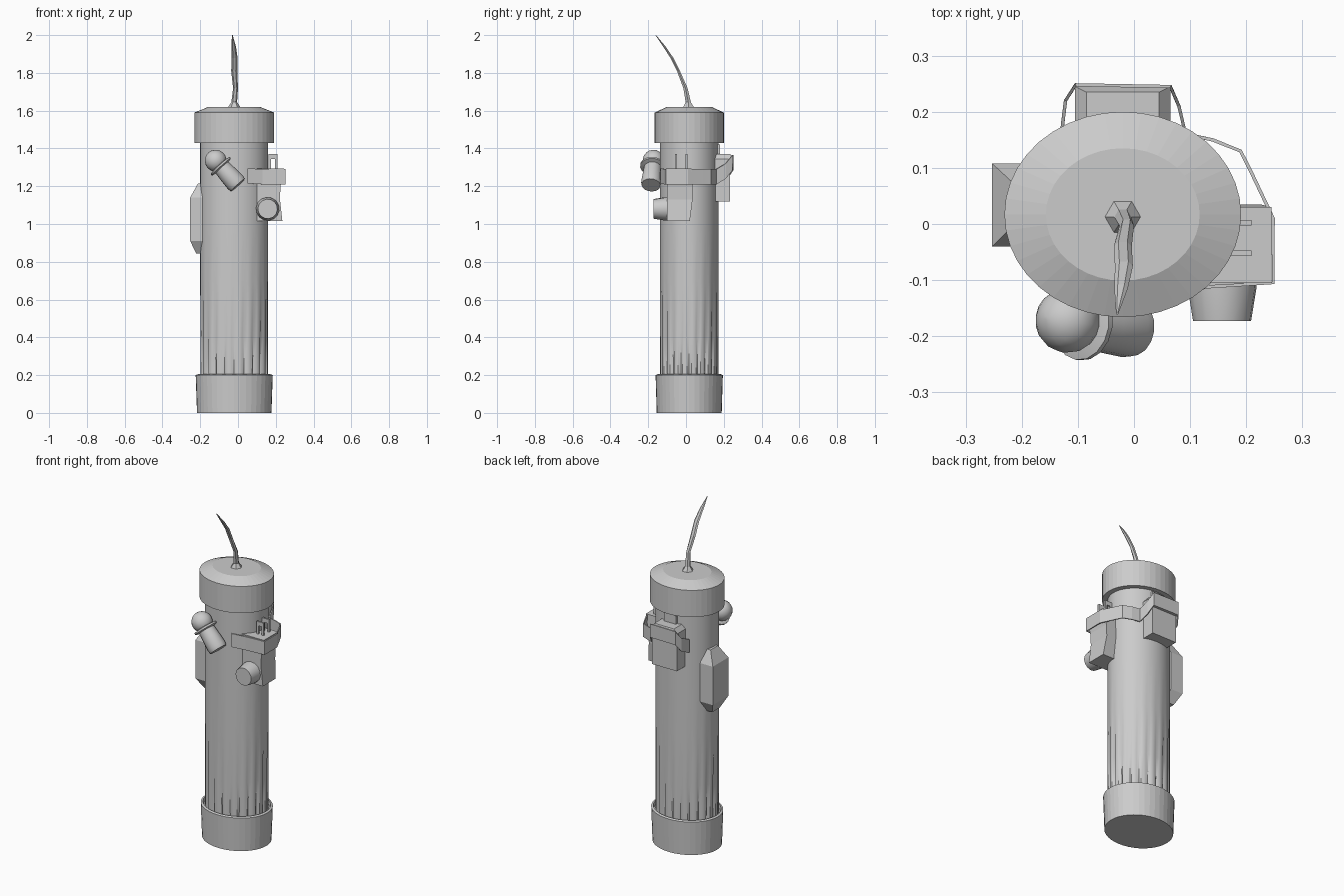
import bpy, bmesh, math
from mathutils import Vector

cube = bpy.data.objects.get("Cube")
if cube:
    bpy.data.objects.remove(cube, do_unlink=True)

grey = bpy.data.materials.new("plain grey")
grey.use_nodes = True
grey.diffuse_color = (0.6, 0.6, 0.6, 1)
grey.node_tree.nodes["Principled BSDF"].inputs["Base Color"].default_value = (0.6, 0.6, 0.6, 1)

CX, CY = -0.02, 0.017   # axis of the tube


def finish(name, bm, smooth=None):
    bmesh.ops.recalc_face_normals(bm, faces=bm.faces[:])
    me = bpy.data.meshes.new(name)
    bm.to_mesh(me)
    bm.free()
    ob = bpy.data.objects.new(name, me)
    bpy.context.collection.objects.link(ob)
    me.materials.append(grey)
    if smooth:
        bpy.ops.object.select_all(action='DESELECT')
        ob.select_set(True)
        bpy.context.view_layer.objects.active = ob
        bpy.ops.object.shade_smooth_by_angle(angle=math.radians(smooth))
    return ob


def skin(name, rings, smooth=None):
    """Join closed rings of points into a capped solid."""
    bm = bmesh.new()
    loops = [[bm.verts.new(p) for p in ring] for ring in rings]
    n = len(loops[0])
    for a, b in zip(loops, loops[1:]):
        for i in range(n):
            j = (i + 1) % n
            bm.faces.new((a[i], a[j], b[j], b[i]))
    bm.faces.new(loops[0][::-1])
    bm.faces.new(loops[-1])
    return finish(name, bm, smooth)


def ellipse(rx, ry, z, n=40, pleat=0):
    pts = []
    for i in range(n):
        a = math.tau * i / n
        k = 1 - pleat * (i % 4 == 0)
        pts.append((CX + rx * k * math.cos(a), CY + ry * k * math.sin(a), z))
    return pts


def lathe(name, start, end, profile, n=16, smooth=None):
    """Revolve (distance, radius) pairs about the line from start to end."""
    start, axis = Vector(start), (Vector(end) - Vector(start)).normalized()
    u = axis.orthogonal().normalized()
    v = axis.cross(u)
    rings = []
    for d, r in profile:
        rings.append([start + axis * d + r * (u * math.cos(t) + v * math.sin(t))
                      for t in (math.tau * i / n for i in range(n))])
    return skin(name, rings, smooth)


def rect(x0, x1, y0, y1, z):
    return [(x0, y0, z), (x1, y0, z), (x1, y1, z), (x0, y1, z)]


def box(name, x0, x1, y0, y1, z0, z1):
    return skin(name, [rect(x0, x1, y0, y1, z0), rect(x0, x1, y0, y1, z1)])


def strap(name, path, height, thick=0.006):
    """Flat band following (x, y, middle z) points."""
    bm = bmesh.new()
    h = height / 2
    cols = [(bm.verts.new((x, y, z - h)), bm.verts.new((x, y, z + h))) for x, y, z in path]
    for a, b in zip(cols, cols[1:]):
        bm.faces.new((a[0], b[0], b[1], a[1]))
    ob = finish(name, bm)
    mod = ob.modifiers.new("thickness", 'SOLIDIFY')
    mod.thickness, mod.offset = thick, 0
    return ob


# Tube with pleats that fade out upwards
skin("tube_body", [ellipse(0.18, 0.155, 0.17, 80, 0.1), ellipse(0.18, 0.155, 0.4, 80, 0.05),
                   ellipse(0.18, 0.155, 0.7, 80), ellipse(0.18, 0.155, 1.0, 80),
                   ellipse(0.18, 0.155, 1.45, 80)], 50)

# End caps
skin("bottom_cap", [ellipse(0.197, 0.172, 0), ellipse(0.204, 0.178, 0.2),
                    ellipse(0.192, 0.166, 0.205), ellipse(0.188, 0.162, 0.185)])
skin("top_cap", [ellipse(0.211, 0.183, 1.43), ellipse(0.211, 0.183, 1.59),
                 ellipse(0.137, 0.118, 1.62)])

# Fuse: flared foot, then a flat twisted blade
fuse = []
for x, y, z, w, d in [(-0.02, 0.013, 1.615, 0.035, 0.035), (-0.02, 0.012, 1.645, 0.015, 0.016),
                      (-0.013, -0.003, 1.72, 0.013, 0.013), (-0.02, -0.04, 1.81, 0.016, 0.009),
                      (-0.018, -0.075, 1.88, 0.016, 0.009), (-0.023, -0.115, 1.94, 0.012, 0.008),
                      (-0.03, -0.16, 2.0, 0.002, 0.002)]:
    fuse.append([(x + w * math.cos(t), y + d * math.sin(t), z)
                 for t in (math.tau * i / 6 for i in range(6))])
skin("fuse", fuse)

# Torch strapped diagonally on the front
head, tail = (-0.118, -0.172, 1.335), (0.005, -0.186, 1.2)
ball = [(-0.058 * math.cos(t), max(0.058 * math.sin(t), 0.003))
        for t in (math.pi * i / 10 for i in range(9))]
lathe("torch_bulb", head, tail, ball, 16, 50)
lathe("torch_body", head, tail, [(0.03, 0.045), (0.035, 0.068), (0.045, 0.068), (0.05, 0.046),
                                 (0.095, 0.05), (0.155, 0.054), (0.175, 0.05)], 16, 40)

# Long pouch on the -x side
skin("side_pouch", [rect(-0.222, -0.17, 0.0, 0.07, 0.845), rect(-0.253, -0.17, -0.04, 0.108, 0.91),
                    rect(-0.253, -0.17, -0.04, 0.108, 1.14), rect(-0.212, -0.17, 0.0, 0.07, 1.215)])

# Camera on the +x side, with lens and lug tabs
skin("camera_case", [rect(0.1, 0.235, -0.1, 0.02, 1.015), rect(0.1, 0.222, -0.1, 0.035, 1.13),
                     rect(0.1, 0.225, -0.1, 0.035, 1.2), rect(0.1, 0.245, -0.105, 0.03, 1.295)])
lathe("camera_lens", (0.157, -0.09, 1.08), (0.157, -0.2, 1.08),
      [(0, 0.062), (0.022, 0.062), (0.083, 0.052)], 14, 40)
for i, y in enumerate((-0.052, 0.002)):
    for j, x in enumerate((0.162, 0.196)):
        box(f"camera_lug_post_{i}{j}", x, x + 0.013, y - 0.005, y + 0.005, 1.28, 1.36)
    box(f"camera_lug_bar_{i}", 0.162, 0.209, y - 0.005, y + 0.005, 1.345, 1.37)

# Satchel on the back with an overhanging flap
box("back_satchel", -0.102, 0.062, 0.13, 0.232, 1.12, 1.31)
skin("satchel_flap", [rect(-0.105, 0.065, 0.14, 0.247, 1.285), rect(-0.105, 0.065, 0.14, 0.245, 1.345),
                      rect(-0.085, 0.045, 0.14, 0.235, 1.37)])
box("satchel_buckle", -0.06, 0.02, 0.14, 0.18, 1.36, 1.42)

# Carrying straps
strap("satchel_strap", [(-0.13, 0.155, 1.25), (-0.122, 0.22, 1.28), (-0.104, 0.248, 1.325),
                        (0.065, 0.245, 1.325), (0.08, 0.21, 1.28), (0.092, 0.16, 1.25),
                        (0.14, 0.15, 1.25), (0.19, 0.13, 1.25), (0.21, 0.09, 1.25),
                        (0.248, 0.01, 1.25), (0.248, -0.105, 1.25), (0.13, -0.112, 1.25),
                        (0.05, -0.132, 1.255)], 0.08)
